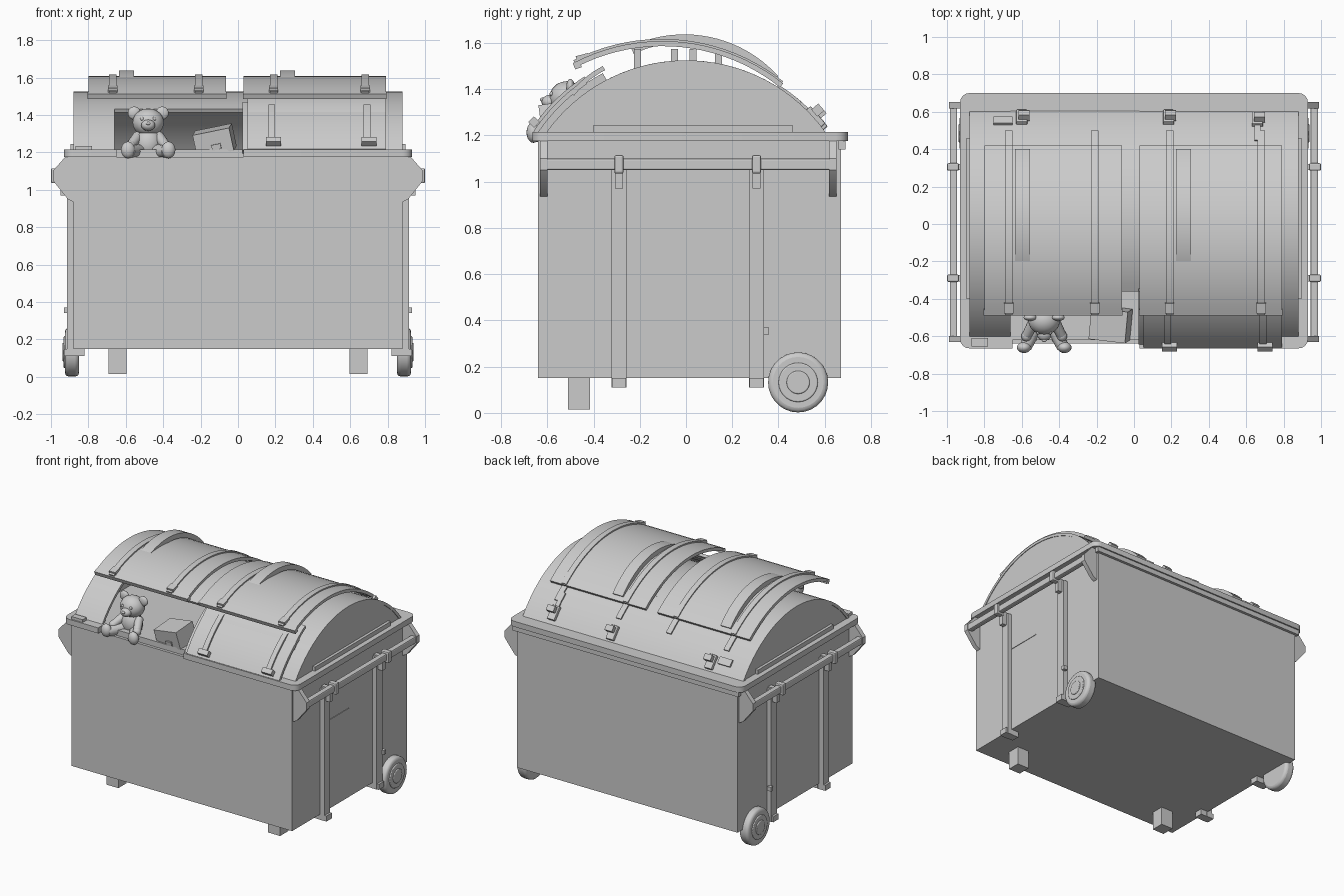
import bpy, bmesh, math
from mathutils import Vector

if "Cube" in bpy.data.objects:
    bpy.data.objects.remove(bpy.data.objects["Cube"])


def mesh_obj(name, verts, faces, smooth=True):
    me = bpy.data.meshes.new(name)
    me.from_pydata([tuple(v) for v in verts], [], faces)
    bm = bmesh.new()
    bm.from_mesh(me)
    bmesh.ops.recalc_face_normals(bm, faces=bm.faces)
    bm.to_mesh(me)
    bm.free()
    ob = bpy.data.objects.new(name, me)
    bpy.context.collection.objects.link(ob)
    if smooth:
        finish(ob)
    return ob


def finish(ob):
    bpy.ops.object.select_all(action='DESELECT')
    bpy.context.view_layer.objects.active = ob
    ob.select_set(True)
    bpy.ops.object.shade_smooth_by_angle(angle=math.radians(35))


def prism(name, pts, a, b, axis='x'):
    """Extrude a polygon: (y, z) points along x, or (x, y) points along z."""
    put = (lambda p, t: (t, p[0], p[1])) if axis == 'x' else (lambda p, t: (p[0], p[1], t))
    n = len(pts)
    verts = [put(p, a) for p in pts] + [put(p, b) for p in pts]
    faces = [tuple(range(n)), tuple(range(n, 2 * n))]
    faces += [(i, (i + 1) % n, (i + 1) % n + n, i + n) for i in range(n)]
    return mesh_obj(name, verts, faces)


def box(name, lo, hi, rot=(0, 0, 0), bevel=0):
    lo, hi = Vector(lo), Vector(hi)
    h = (hi - lo) / 2
    verts = [(sx * h.x, sy * h.y, sz * h.z) for sx in (-1, 1) for sy in (-1, 1) for sz in (-1, 1)]
    faces = [(0, 1, 3, 2), (4, 6, 7, 5), (0, 4, 5, 1), (2, 3, 7, 6), (0, 2, 6, 4), (1, 5, 7, 3)]
    ob = mesh_obj(name, verts, faces, False)
    ob.location = (lo + hi) / 2
    ob.rotation_euler = rot
    if bevel:
        m = ob.modifiers.new("bevel", 'BEVEL')
        m.width, m.segments = bevel, 2
    return ob


def arc3(p, q, r, n=20):
    """Points (y, z) on the circle through three points, left to right over the top."""
    (ax, ay), (bx, by), (cx, cy) = p, q, r
    d = 2 * (ax * (by - cy) + bx * (cy - ay) + cx * (ay - by))
    A, B, C = ax * ax + ay * ay, bx * bx + by * by, cx * cx + cy * cy
    ux = (A * (by - cy) + B * (cy - ay) + C * (ay - by)) / d
    uy = (A * (cx - bx) + B * (ax - cx) + C * (bx - ax)) / d
    R = math.hypot(ax - ux, ay - uy)
    a0, a1 = math.atan2(ay - uy, ax - ux), math.atan2(cy - uy, cx - ux)
    return [(ux + R * math.cos(a0 + (a1 - a0) * i / n), uy + R * math.sin(a0 + (a1 - a0) * i / n))
            for i in range(n + 1)]


def band(name, pts, thick, x0, x1):
    """Curved sheet following (y, z) points, thickened below."""
    rings = []
    for i, p in enumerate(pts):
        a, b = Vector(pts[max(i - 1, 0)]), Vector(pts[min(i + 1, len(pts) - 1)])
        t = (b - a).normalized()
        q = (p[0] + t.y * thick, p[1] - t.x * thick)
        rings.append([(x0, *p), (x1, *p), (x1, *q), (x0, *q)])
    verts = [v for ring in rings for v in ring]
    m = len(verts)
    faces = [(0, 1, 2, 3), (m - 4, m - 3, m - 2, m - 1)]
    for i in range(len(pts) - 1):
        faces += [(4 * i + k, 4 * i + (k + 1) % 4, 4 * i + 4 + (k + 1) % 4, 4 * i + 4 + k) for k in range(4)]
    return mesh_obj(name, verts, faces)


def ball(name, loc, scale, rot=(0, 0, 0)):
    bpy.ops.mesh.primitive_uv_sphere_add(segments=18, ring_count=10, location=loc, rotation=rot)
    ob = bpy.context.object
    ob.name, ob.scale = name, scale
    bpy.ops.object.shade_smooth()
    return ob


def limb(name, a, b, ra, rb, n=12):
    a, b = Vector(a), Vector(b)
    bpy.ops.mesh.primitive_cone_add(vertices=n, radius1=ra, radius2=rb, depth=(b - a).length, location=(a + b) / 2)
    ob = bpy.context.object
    ob.name = name
    ob.rotation_euler = (b - a).to_track_quat('Z', 'Y').to_euler()
    finish(ob)
    return ob


def rounded_rect(x0, x1, y0, y1, r, n=4):
    pts = []
    for k, (cx, cy) in enumerate([(x1 - r, y1 - r), (x0 + r, y1 - r), (x0 + r, y0 + r), (x1 - r, y0 + r)]):
        for i in range(n + 1):
            t = math.pi / 2 * (k + i / n)
            pts.append((cx + r * math.cos(t), cy + r * math.sin(t)))
    return pts


DZ, DR = 0.783, 0.742          # dome centre height and radius


def dome_z(y, r=DR):
    return DZ + math.sqrt(r * r - y * y)


def dome_arc(y0, y1, r=DR, n=24):
    a0, a1 = math.acos(y0 / r), math.acos(y1 / r)
    return [(r * math.cos(a0 + (a1 - a0) * i / n), DZ + r * math.sin(a0 + (a1 - a0) * i / n)) for i in range(n + 1)]


# Bin body, lip and rim with a loading notch at the front
box("bin_body", (-0.88, -0.64, 0.15), (0.88, 0.67, 1.175))
rim = prism("top_rim", rounded_rect(-0.93, 0.93, -0.665, 0.70, 0.05), 1.175, 1.215, 'z')
notch = box("notch_cutter", (-0.65, -0.8, 1.16), (0.03, -0.62, 1.3))
notch.hide_render = True
notch.display_type = 'WIRE'
m = rim.modifiers.new("notch", 'BOOLEAN')
m.object, m.operation, m.solver = notch, 'DIFFERENCE', 'EXACT'
box("back_lip", (-0.90, 0.66, 1.14), (0.90, 0.69, 1.18))

# Domed roof, open at the front left
band("dome_left", dome_arc(-0.61, 0.61), 0.02, -0.88, -0.66)
band("dome_middle", dome_arc(-0.36, 0.61), 0.02, -0.66, 0.03)
band("dome_right", dome_arc(-0.61, 0.61), 0.02, 0.03, 0.88)
for s in (-1, 1):
    prism("dome_end", dome_arc(-0.61, 0.61, DR - 0.004), s * 0.855, s * 0.875)
    box("dome_end_step", (min(s * 0.87, s * 0.895), -0.40, 1.21), (max(s * 0.87, s * 0.895), 0.46, 1.245))
box("front_rim_clip", (-0.87, -0.655, 1.21), (-0.78, -0.61, 1.235))

# Two raised sliding lids with arched handles, ribs and struts
LID = ((-0.485, 1.515), (0, 1.602), (0.42, 1.425))
RIB = ((-0.487, 1.525), (0, 1.611), (0.42, 1.434))
HANDLE = ((-0.24, 1.585), (-0.02, 1.637), (0.40, 1.455))
for x0, x1, hx, ribs in ((-0.80, -0.065, -0.595, (-0.67, -0.21)), (0.03, 0.79, 0.265, (0.19, 0.68))):
    band("sliding_lid", arc3(*LID), 0.022, x0, x1)
    band("lid_front_hem", arc3((-0.49, 1.513), (-0.475, 1.519), (-0.46, 1.524), 3), 0.03, x0 - 0.004, x1 + 0.004)
    band("lid_handle", arc3(*HANDLE), 0.035, hx - 0.04, hx + 0.04)
    for rx in ribs:
        band("lid_rib", arc3(*RIB), 0.012, rx - 0.02, rx + 0.02)
        band("rear_rib", dome_arc(0.40, 0.50, DR + 0.01, 6), 0.015, rx - 0.02, rx + 0.02)
        box("lid_latch", (rx - 0.025, -0.475, 1.525), (rx + 0.025, -0.42, 1.55), (0.25, 0, 0))
        for y in (-0.21, -0.05, 0.03, 0.14):
            box("lid_strut", (rx - 0.015, y - 0.015, 1.49), (rx + 0.015, y + 0.015, 1.575))

# Closed front flap on the right with its ribs
band("front_flap", dome_arc(-0.66, -0.44, 0.79, 8), 0.02, 0.05, 0.79)
band("front_flap_upper", arc3((-0.50, 1.385), (-0.43, 1.455), (-0.36, 1.50), 6), 0.02, 0.05, 0.79)
for rx in (0.18, 0.69):
    band("flap_rib", dome_arc(-0.655, -0.44, 0.803, 8), 0.016, rx - 0.018, rx + 0.018)
    box("flap_catch", (rx - 0.03, -0.675, 1.24), (rx + 0.05, -0.64, 1.275), (0.8, 0, 0))
band("flap_side_hem", dome_arc(-0.645, -0.36, 0.775, 10), 0.035, 0.025, 0.05)

# Hinge blocks on the back of the dome
for hx, hy in ((-0.60, 0.57), (0.185, 0.57), (0.66, 0.56)):
    z = dome_z(hy)
    tilt = -math.asin(hy / DR)
    box("hinge_block", (hx - 0.03, hy - 0.05, z - 0.005), (hx + 0.03, hy + 0.05, z + 0.025), (tilt, 0, 0), 0.006)
    box("hinge_knuckle", (hx - 0.018, hy - 0.01, z + 0.02), (hx + 0.04, hy + 0.03, z + 0.06), (tilt, 0, 0))
box("rear_plate", (-0.75, 0.525, dome_z(0.55) - 0.005), (-0.65, 0.575, dome_z(0.55) + 0.015), (-0.83, 0, 0))
band("rear_strap", arc3((0.45, dome_z(0.45) + 0.012), (0.50, dome_z(0.5) + 0.014), (0.58, dome_z(0.58) + 0.012), 6),
     0.02, 0.645, 0.675)

for s in (-1, 1):
    def side_box(name, x0, x1, y0, y1, z0, z1, bevel=0):
        return box(name, (min(s * x0, s * x1), y0, z0), (max(s * x0, s * x1), y1, z1), bevel=bevel)

    # Side lifting bar on gusset brackets
    side_box("lifting_bar", 0.945, 0.985, -0.62, 0.65, 1.05, 1.10, 0.008)
    for y in (-0.615, 0.635):
        g = [(0.87, 1.18), (0.92, 1.18), (0.99, 1.10), (0.99, 1.05), (0.91, 0.95), (0.87, 0.93)]
        verts = [(s * x, y + d, z) for d in (-0.017, 0.017) for x, z in g]
        mesh_obj("bar_bracket", verts, [tuple(range(6)), tuple(range(6, 12))] +
                 [(i, (i + 1) % 6, (i + 1) % 6 + 6, i + 6) for i in range(6)])
    # Vertical side posts, feet and collars round the bar
    for y in (-0.29, 0.305):
        side_box("side_post", 0.87, 0.915, y - 0.032, y + 0.032, 0.11, 1.06)
        side_box("post_foot", 0.82, 0.93, y - 0.03, y + 0.03, 0.11, 0.15)
        side_box("bar_collar", 0.935, 1.0, y - 0.02, y + 0.02, 1.035, 1.115, 0.008)
        side_box("collar_arm", 0.87, 0.95, y - 0.017, y + 0.017, 0.97, 1.07)
    side_box("post_bolt", 0.90, 0.93, 0.335, 0.36, 0.34, 0.37)

    # Rear wheels with stepped hubs, and front block legs
    for name, r, x0, x1 in (("wheel_tyre", 0.13, 0.85, 0.925), ("wheel_ring", 0.085, 0.92, 0.932),
                            ("wheel_hub", 0.05, 0.92, 0.938)):
        w = limb(name, (s * x0, 0.485, 0.132), (s * x1, 0.485, 0.132), r, r, 28)
        m = w.modifiers.new("bevel", 'BEVEL')
        m.width, m.segments, m.limit_method = (0.02 if r > 0.1 else 0.005), 3, 'ANGLE'
    x = s * 0.645
    box("block_leg", (x - 0.048, -0.51, 0.015), (x + 0.048, -0.415, 0.16))
side_box("side_crease", 0.875, 0.884, -0.26, 0.0, 0.785, 0.792)

# Stuffed toy bear sitting on the front edge
BX = -0.48
ball("bear_body", (BX, -0.52, 1.245), (0.075, 0.065, 0.085))
ball("bear_head", (BX, -0.515, 1.36), (0.085, 0.078, 0.075))
ball("bear_muzzle", (BX, -0.59, 1.345), (0.038, 0.035, 0.03))
ball("bear_nose", (BX, -0.622, 1.355), (0.013, 0.009, 0.009))
for s in (-1, 1):
    ball("bear_ear", (BX + s * 0.075, -0.50, 1.41), (0.035, 0.018, 0.035))
    ball("bear_eye", (BX + s * 0.033, -0.582, 1.38), (0.01, 0.008, 0.01))
    limb("bear_leg", (BX + s * 0.04, -0.53, 1.205), (BX + s * 0.10, -0.66, 1.205), 0.042, 0.032)
    ball("bear_foot", (BX + s * 0.108, -0.66, 1.213), (0.038, 0.03, 0.045))
    limb("bear_arm", (BX + s * 0.055, -0.52, 1.285), (BX + s * 0.095, -0.60, 1.235), 0.03, 0.026)
    ball("bear_paw", (BX + s * 0.095, -0.60, 1.235), (0.028, 0.028, 0.028))

# Discarded carton leaning beside it
R = (0.15, -0.2, -0.12)
box("carton", (-0.225, -0.62, 1.20), (-0.025, -0.45, 1.325), R)
box("carton_flap_seam", (-0.14, -0.626, 1.215), (-0.09, -0.60, 1.245), R)
